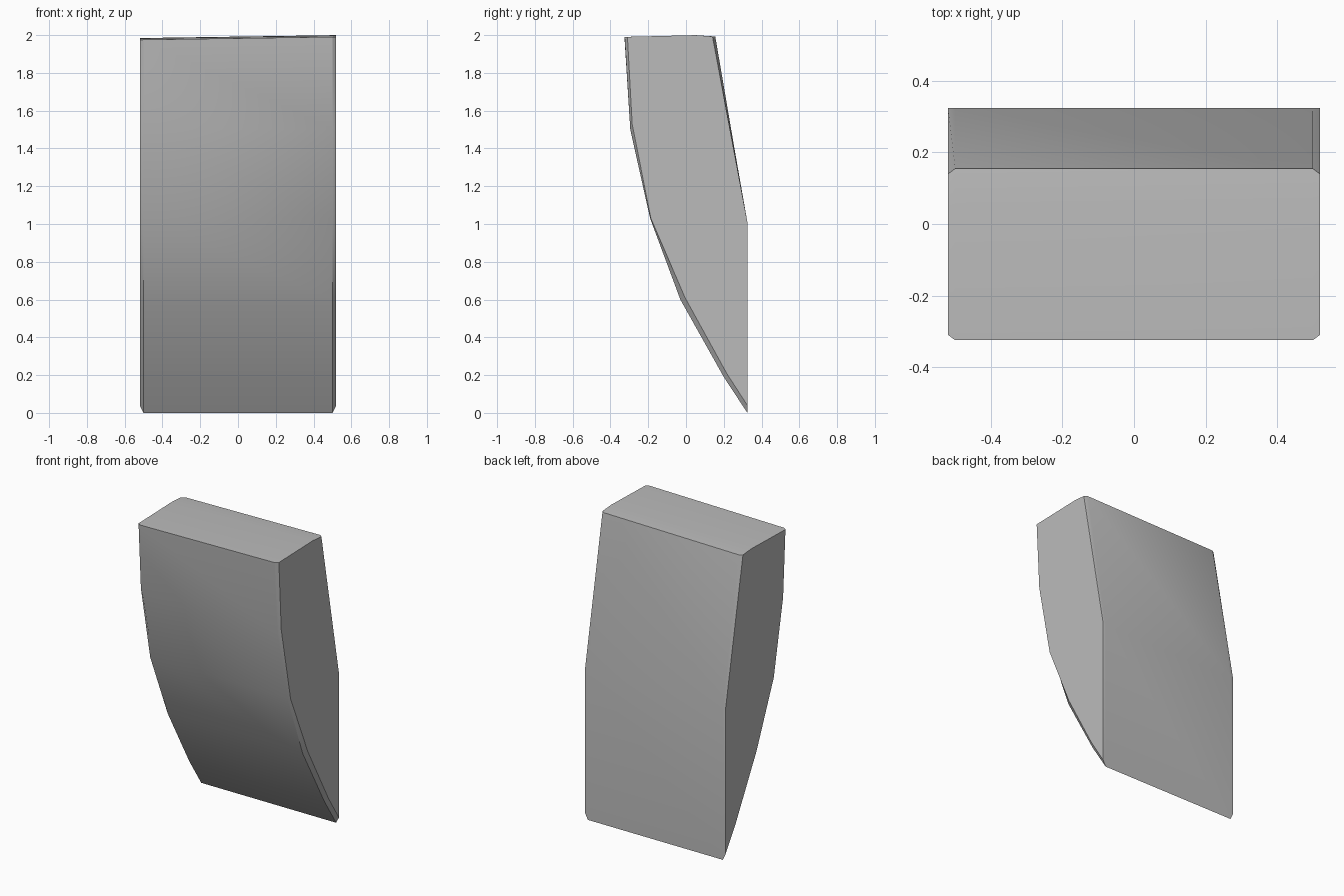
import bpy, bmesh, math

cube = bpy.data.objects.get("Cube")
if cube:
    bpy.data.objects.remove(cube, do_unlink=True)

# One plain grey
grey = bpy.data.materials.new("plain grey")
grey.use_nodes = True
colour = (0.5, 0.5, 0.5, 1)
grey.diffuse_color = colour
grey.node_tree.nodes["Principled BSDF"].inputs["Base Color"].default_value = colour

# Side profile (y, z) with the shift (dy, dz) of the chamfered end cap
profile = [
    (0.325, 0.0, 0, 0.04), (0.325, 1.0, 0, 0.01), (0.155, 1.985, -0.015, 0),
    (0.05, 1.992, 0, 0), (-0.325, 1.983, 0.015, 0), (-0.295, 1.5, 0.01, 0.03),
    (-0.19, 1.03, 0.004, 0), (-0.03, 0.6, 0.025, 0.01), (0.2, 0.19, 0.015, 0.02),
]


def ring(bm, x, cap):
    """Profile loop at x; the top tilts up slightly towards +x."""
    verts = []
    for y, z, dy, dz in profile:
        tilt = 0.015 * x if z > 1.9 else 0
        verts.append(bm.verts.new((x, y + dy * cap, z + dz * cap + tilt)))
    return verts


# Curved wedge block: four profile loops joined, closed by flat caps
bm = bmesh.new()
rings = [ring(bm, -0.52, 1), ring(bm, -0.5, 0), ring(bm, 0.5, 0), ring(bm, 0.52, 1)]
n = len(profile)
for a, b in zip(rings, rings[1:]):
    for i in range(n):
        j = (i + 1) % n
        bm.faces.new((a[i], a[j], b[j], b[i]))
bm.faces.new(rings[0])
bm.faces.new(rings[-1])
bmesh.ops.recalc_face_normals(bm, faces=bm.faces)
mesh = bpy.data.meshes.new("curved_wedge_block")
bm.to_mesh(mesh)
bm.free()
mesh.materials.append(grey)
block = bpy.data.objects.new("curved_wedge_block", mesh)
bpy.context.collection.objects.link(block)

# Smooth the curved front, keep the corners sharp
bpy.ops.object.select_all(action='DESELECT')
bpy.context.view_layer.objects.active = block
block.select_set(True)
bpy.ops.object.shade_smooth_by_angle(angle=math.radians(30))
